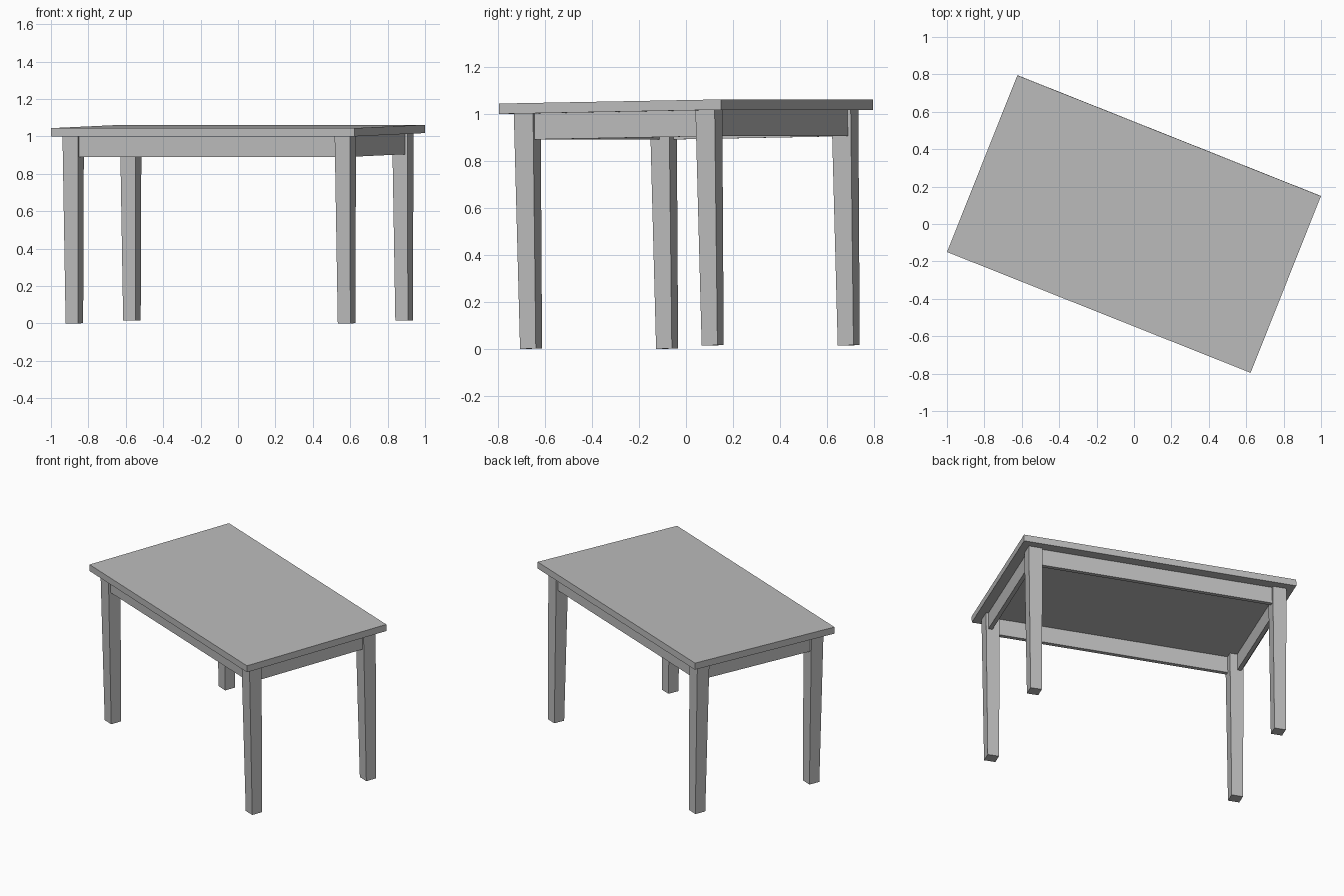
import bpy, bmesh
from math import radians, sin
from mathutils import Matrix

if "Cube" in bpy.data.objects:
    bpy.data.objects.remove(bpy.data.objects["Cube"])

# One flat grey for the whole table
grey = bpy.data.materials.new("plain grey")
grey.diffuse_color = (0.5, 0.5, 0.5, 1)
grey.use_nodes = True
grey.node_tree.nodes["Principled BSDF"].inputs["Base Color"].default_value = grey.diffuse_color

# The table is turned about z and leans one degree about its long axis
LEAN = radians(1.0)
POSE = (Matrix.Rotation(radians(-21.7), 4, 'Z')
        @ Matrix.Translation((0, sin(LEAN) * 1.023, 0.008))
        @ Matrix.Rotation(LEAN, 4, 'X'))


def box(name, x0, x1, y0, y1, z0, z1, foot=1.0):
    """Box between limits; foot scales the bottom face about its centre."""
    bm = bmesh.new()
    bmesh.ops.create_cube(bm, size=1)
    cx, cy = (x0 + x1) / 2, (y0 + y1) / 2
    for v in bm.verts:
        k = foot if v.co.z < 0 else 1.0
        v.co = (cx + v.co.x * (x1 - x0) * k,
                cy + v.co.y * (y1 - y0) * k,
                z0 if v.co.z < 0 else z1)
    mesh = bpy.data.meshes.new(name)
    bm.to_mesh(mesh)
    bm.free()
    mesh.materials.append(grey)
    obj = bpy.data.objects.new(name, mesh)
    bpy.context.collection.objects.link(obj)
    obj.matrix_world = POSE
    return obj


UNDER, TOP = 1.001, 1.045      # underside and top of the slab
LX, LY, LEG = 0.783, 0.416, 0.044   # leg centres and half width
INSET, THICK, LOW = 0.015, 0.026, 0.89  # aprons

# Table top
box("table_top", -0.8735, 0.8735, -0.5085, 0.5085, UNDER, TOP)

# Tapered legs
for sx, xn in ((-1, "left"), (1, "right")):
    for sy, yn in ((-1, "front"), (1, "back")):
        x, y = sx * LX, sy * LY
        box(f"{yn}_{xn}_leg", x - LEG, x + LEG, y - LEG, y + LEG,
            0, UNDER, foot=0.82)

# Aprons between the legs, set slightly behind the leg faces
for s, yn, xn in ((-1, "front", "left"), (1, "back", "right")):
    y = s * (LY + LEG - INSET - THICK / 2)
    x = s * (LX + LEG - INSET - THICK / 2)
    ex, ey = LX - LEG + 0.01, LY - LEG + 0.01
    box(f"{yn}_apron", -ex, ex, y - THICK / 2, y + THICK / 2, LOW, UNDER)
    box(f"{xn}_apron", x - THICK / 2, x + THICK / 2, -ey, ey, LOW, UNDER)
